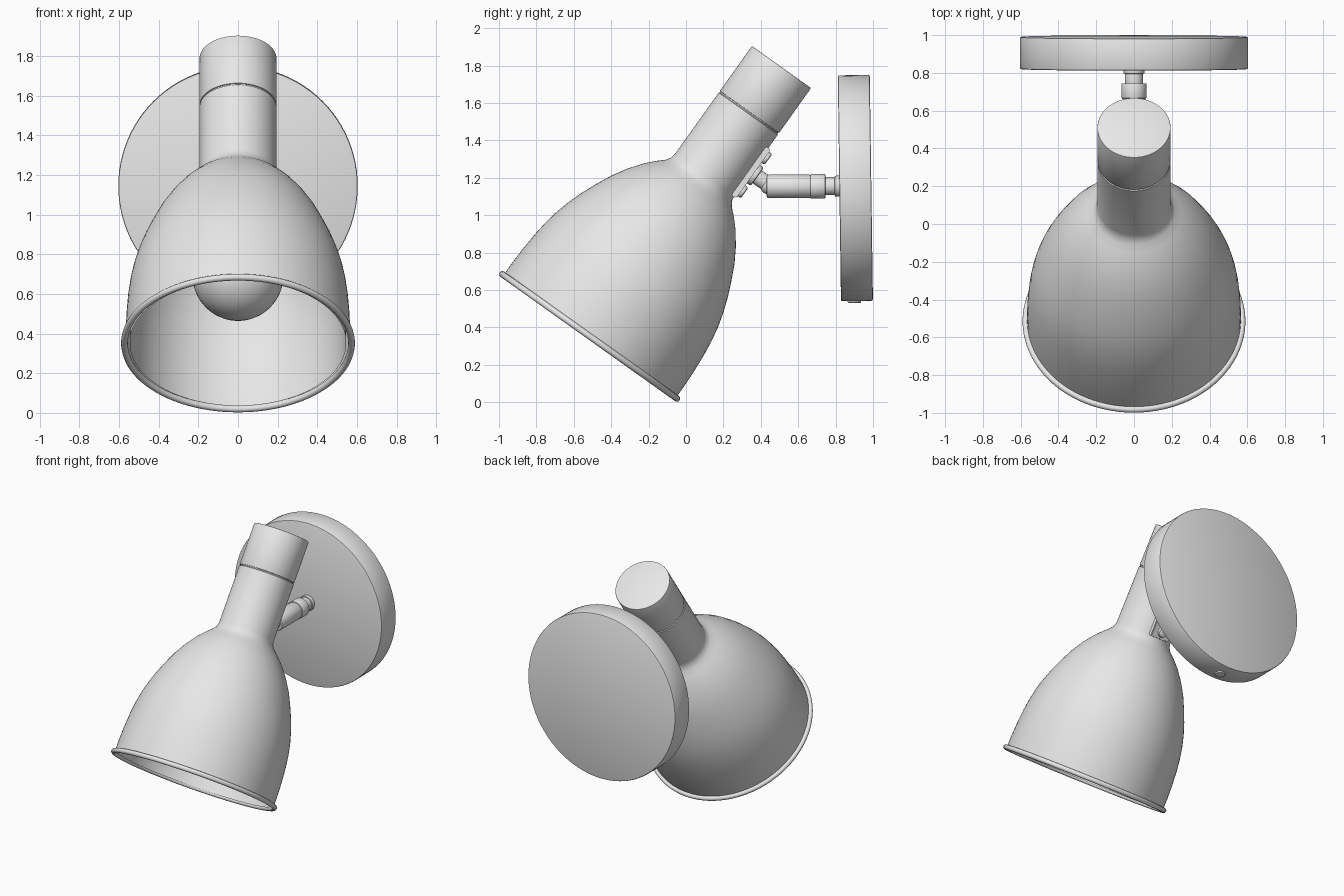
import bpy, bmesh, math
from mathutils import Matrix, Vector

if "Cube" in bpy.data.objects:
    bpy.data.objects.remove(bpy.data.objects["Cube"])

grey = bpy.data.materials.new("light_grey")
grey.diffuse_color = (0.8, 0.8, 0.8, 1)
grey.use_nodes = True
grey.node_tree.nodes["Principled BSDF"].inputs["Base Color"].default_value = grey.diffuse_color


def finish(name, bm, matrix, angle=35):
    bmesh.ops.recalc_face_normals(bm, faces=bm.faces)
    me = bpy.data.meshes.new(name)
    bm.to_mesh(me)
    bm.free()
    me.materials.append(grey)
    ob = bpy.data.objects.new(name, me)
    bpy.context.collection.objects.link(ob)
    ob.matrix_world = matrix
    bpy.ops.object.select_all(action='DESELECT')
    ob.select_set(True)
    bpy.context.view_layer.objects.active = ob
    bpy.ops.object.shade_smooth_by_angle(angle=math.radians(angle))
    return ob


def lathe(name, profile, matrix, steps=64, angle=35, closed=False):
    """Revolve (radius, height) points around local z."""
    bm = bmesh.new()
    vs = [bm.verts.new((r, 0, h)) for r, h in profile]
    pairs = list(zip(vs, vs[1:])) + ([(vs[-1], vs[0])] if closed else [])
    es = [bm.edges.new(p) for p in pairs]
    bmesh.ops.spin(bm, geom=vs + es, cent=(0, 0, 0), axis=(0, 0, 1),
                   angle=math.tau, steps=steps, use_duplicate=False)
    bmesh.ops.remove_doubles(bm, verts=bm.verts, dist=0.0002)
    return finish(name, bm, matrix, angle)


def aim(point, direction):
    """Place local z along a direction in the yz plane."""
    q = Vector(direction).to_track_quat('Z', 'X')
    return Matrix.Translation(point) @ q.to_matrix().to_4x4()


def rounded(r, h0, h1, b):
    return [(0, h0), (r - b, h0), (r - b * .3, h0 + b * .3), (r, h0 + b),
            (r, h1 - b), (r - b * .3, h1 - b * .3), (r - b, h1), (0, h1)]


# lamp head frame: origin at the rim centre, local z up along the tilted axis
tilt = math.radians(35.45)
head = Matrix.Translation((0, -0.515, 0.352)) @ Matrix.Rotation(-tilt, 4, 'X')

# shade with the long neck, outer wall then inner wall
outer = [(.566, 0), (.566, .08), (.563, .17), (.555, .28), (.545, .36), (.53, .44),
         (.508, .52), (.48, .60), (.446, .68), (.406, .765), (.358, .845),
         (.302, .92), (.25, .975), (.217, 1.005), (.2, 1.03), (.194, 1.06), (.194, 1.462),
         (.189, 1.466), (0, 1.466)]
inner = [(0, 1.0), (.17, 1.0)] + [(r - .02, h) for r, h in reversed(outer[:12])]
lathe("shade", outer + inner, head, 96, closed=False)
lathe("neck_cap", rounded(.194, 1.472, 1.768, .004), head)
lathe("cap_seam", [(0, 1.46), (.188, 1.46), (.188, 1.48), (0, 1.48)], head)

# rolled rim
lathe("shade_rim", [(.573 + .017 * math.cos(a * math.tau / 12),
                     .017 * math.sin(a * math.tau / 12)) for a in range(12)],
      head, 96, 60, closed=True)

# round bulb with its base
c, R = .42, .23
ball = [(R * math.sin(t), c - R * math.cos(t)) for t in
        [math.radians(a) for a in range(0, 145, 9)]]
lathe("bulb", ball + [(.115, .68), (.1, .75), (.1, 1.01), (0, 1.01)], head, 48)

# wall plate, leaning back very slightly
plate = aim((0, .906, 1.145), (0, 1, .014))
lathe("wall_plate", rounded(.604, -.086, .085, .008), plate, 96)
lathe("plate_screw", rounded(.036, -.02, .014, .006),
      aim((0, .9, .545), (0, 0, -1)), 24)

# arm from the plate to the joint
back = (0, -1, 0)
lathe("arm_stub", rounded(.048, 0, .12, .004), aim((0, .83, 1.155), back), 32)
lathe("arm_collar", rounded(.056, 0, .03, .006), aim((0, .825, 1.155), back), 32)
lathe("arm_sleeve", rounded(.066, 0, .08, .005), aim((0, .745, 1.154), back), 32)
lathe("arm_body", rounded(.063, 0, .24, .012), aim((0, .67, 1.154), back), 32)

# joint standing off the neck, local z pointing away from it
out = Vector((0, math.cos(tilt), -math.sin(tilt)))


def on_neck(height, radius):
    return aim(head @ Vector((0, 0, height)) + out * radius, out)


lathe("joint_pin", rounded(.042, 0, .14, .006), on_neck(1.215, .19), 32)
lathe("joint_collar", rounded(.06, 0, .035, .008), on_neck(1.215, .2), 32)
lathe("joint_ball", [(.05 * math.sin(math.pi * i / 12), -.05 * math.cos(math.pi * i / 12))
                     for i in range(13)], on_neck(1.215, .315), 32)

# bracket plate on the neck and its two screws
bm = bmesh.new()
bmesh.ops.create_cube(bm, size=1)
bmesh.ops.scale(bm, vec=(.15, .04, .32), verts=bm.verts)
bmesh.ops.bevel(bm, geom=bm.edges[:], offset=.006, segments=2, affect='EDGES')
finish("neck_bracket", bm, head @ Matrix.Translation((0, .19, 1.215)))
for i, h in enumerate((1.105, 1.325)):
    lathe(f"bracket_screw_{i + 1}", rounded(.036, 0, .03, .01), on_neck(h, .2), 24)
